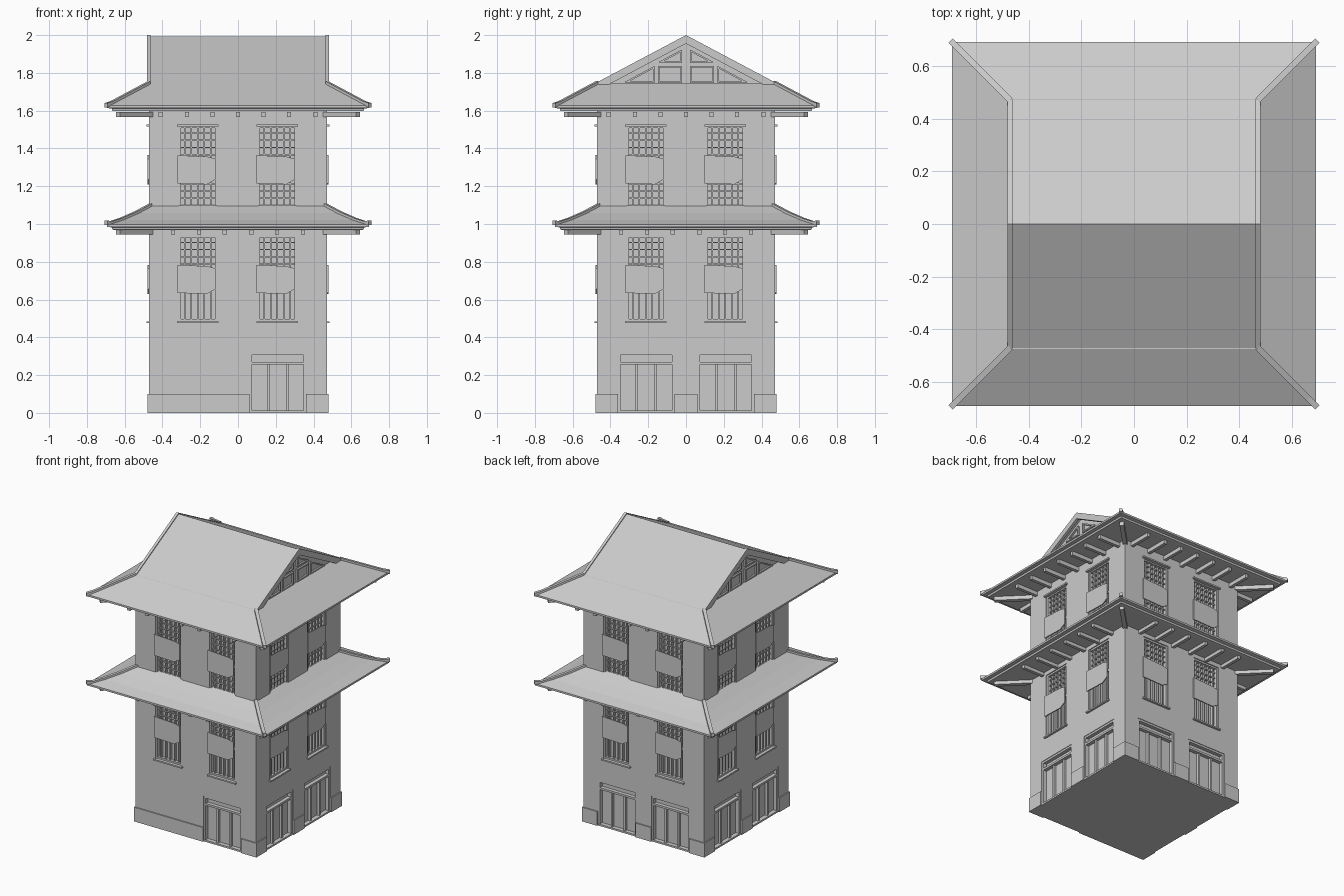
import bpy, bmesh
from math import pi, atan2
from mathutils import Matrix, Vector

if "Cube" in bpy.data.objects:
    bpy.data.objects.remove(bpy.data.objects["Cube"])


def finish(bm, name):
    bmesh.ops.recalc_face_normals(bm, faces=bm.faces)
    me = bpy.data.meshes.new(name)
    bm.to_mesh(me)
    bm.free()
    ob = bpy.data.objects.new(name, me)
    bpy.context.collection.objects.link(ob)
    return ob


def prism(bm, a, b):
    """Solid between two matching point loops."""
    va, vb = [bm.verts.new(p) for p in a], [bm.verts.new(p) for p in b]
    bm.faces.new(va)
    bm.faces.new(vb[::-1])
    n = len(a)
    for i in range(n):
        bm.faces.new((va[i], vb[i], vb[(i + 1) % n], va[(i + 1) % n]))


def plate(bm, k, pts, d0, d1):
    """Outline (u, z) on facade k, spanning outward distances d0..d1."""
    r = Matrix.Rotation(k * pi / 2, 3, 'Z')
    prism(bm, [r @ Vector((u, -d0, z)) for u, z in pts],
          [r @ Vector((u, -d1, z)) for u, z in pts])


def box(bm, k, u0, u1, z0, z1, d0, d1):
    plate(bm, k, [(u0, z0), (u1, z0), (u1, z1), (u0, z1)], d0, d1)


def bar(bm, k, p, q, w, d0, d1):
    """Straight strip of width w from p to q in a facade plane."""
    p, q = Vector(p), Vector(q)
    t = (q - p).normalized() * w / 2
    n = Vector((-t.y, t.x))
    plate(bm, k, [p - t - n, q + t - n, q + t + n, p - t + n], d0, d1)


W, REC = 0.47, 0.44
WIN_U = [(-0.315, -0.11), (0.105, 0.31)]
FLOORS = [(0.485, 0.94), (1.06, 1.52)]
DOOR_U = [(-0.36, -0.06), (0.06, 0.36)]


def doors(k):
    return DOOR_U[1:] if k == 0 else DOOR_U


# walls with recessed openings
bm = bmesh.new()
box(bm, 0, -W, W, 0, 1.61, -W, W)
walls = finish(bm, "walls")
bm = bmesh.new()
for k in range(4):
    for u0, u1 in WIN_U:
        for z0, z1 in FLOORS:
            box(bm, k, u0, u1, z0, z1, REC, 0.52)
    for u0, u1 in doors(k):
        box(bm, k, u0, u1, 0.012, 0.32, REC, 0.52)
cutter = finish(bm, "opening_cutter")
cutter.hide_render = True
cutter.hide_viewport = True
m = walls.modifiers.new("openings", 'BOOLEAN')
m.operation, m.object, m.solver = 'DIFFERENCE', cutter, 'EXACT'

# plinth, interrupted at the doors
bm = bmesh.new()
for k in range(4):
    edges = [-0.478] + [u for d in doors(k) for u in d] + [0.478]
    for a, b in zip(edges[::2], edges[1::2]):
        box(bm, k, a, b, 0, 0.1, 0.46, 0.478)
finish(bm, "plinth")

# doors: frame, transom and mullions
bm = bmesh.new()
for k in range(4):
    for u0, u1 in doors(k):
        for u in (u0, u1 - 0.014):
            box(bm, k, u, u + 0.014, 0.012, 0.32, REC, 0.466)
        for z in (0.255, 0.306):
            box(bm, k, u0, u1, z, z + 0.014, REC, 0.466)
        for i in (1, 2):
            u = u0 + (u1 - u0) * i / 3
            box(bm, k, u - 0.007, u + 0.007, 0.012, 0.255, REC, 0.458)
finish(bm, "door_frames")

# window lattices, sills, lintels and hanging cloths
lat, trim, cloth = bmesh.new(), bmesh.new(), bmesh.new()
for k in range(4):
    for u0, u1 in WIN_U:
        for f, (z0, z1) in enumerate(FLOORS):
            for u in (u0, u1 - 0.012):
                box(lat, k, u, u + 0.012, z0, z1, REC, 0.465)
            for z in (z0, (z0 + z1) / 2 - 0.006, z1 - 0.012):
                box(lat, k, u0, u1, z, z + 0.012, REC, 0.463)
            for i in range(1, 6):
                u = u0 + (u1 - u0) * i / 6
                box(lat, k, u - 0.004, u + 0.004, z0, z1, REC, 0.456)
            for i in range(1, 12):
                z = z0 + (z1 - z0) * i / 12
                if f or i > 7:
                    box(lat, k, u0, u1, z - 0.003, z + 0.003, REC, 0.453)
            z = (z0 - 0.01, z1 - 0.003)[f]
            box(trim, k, u0 - 0.008, u1 + 0.008, z, z + 0.01, 0.46, 0.485)
            c = (0.0, 0.58)[f]
            plate(cloth, k, [(u0 - 0.006, c + 0.635), (u1 - 0.055, c + 0.63),
                             (u1 - 0.01, c + 0.655), (u1 - 0.01, c + 0.765),
                             (u1 - 0.05, c + 0.776), (u0 - 0.006, c + 0.784)],
                  0.472, 0.479)
finish(lat, "window_lattices")
finish(trim, "window_sills")
finish(cloth, "hanging_cloths")


# roofs: square rings (half size, z) from the top edge round under the eaves
def skirt(name, rings):
    bm = bmesh.new()
    loops = [[bm.verts.new((x * a, y * a, z)) for x, y in
              ((-1, -1), (1, -1), (1, 1), (-1, 1))] for a, z in rings]
    for p, q in zip(loops, loops[1:]):
        for i in range(4):
            j = (i + 1) % 4
            bm.faces.new((p[i], p[j], q[j], q[i]))
    bm.faces.new(loops[0])
    bm.faces.new(loops[-1])
    return finish(bm, name)


def eave(z):
    return [(0.693, z), (0.693, z - 0.013), (0.668, z - 0.016),
            (0.665, z - 0.028), (0.645, z - 0.03), (0.46, z - 0.03)]


LOW = [(0.46, 1.10), (0.54, 1.057), (0.62, 1.022)]
skirt("lower_roof", LOW + eave(0.998))
skirt("upper_roof_skirt", [(0.475, 1.743)] + eave(1.627))


# raised ridges along the hips, kicking up at the tips
def hips(name, path):
    bm = bmesh.new()
    for k in range(4):
        r = Matrix.Rotation(k * pi / 2, 3, 'Z')
        secs = []
        for a, z in path:
            s = 0.008
            secs.append([bm.verts.new(r @ Vector((a + e * s, a - e * s, z + h)))
                         for e, h in ((-1, -0.012), (1, -0.012), (1, 0.01), (-1, 0.01))])
        for p, q in zip(secs, secs[1:]):
            for i in range(4):
                j = (i + 1) % 4
                bm.faces.new((p[i], p[j], q[j], q[i]))
        bm.faces.new(secs[0])
        bm.faces.new(secs[-1])
    finish(bm, name)


hips("lower_hip_ridges", LOW + [(0.67, 1.005), (0.698, 1.008)])
hips("upper_hip_ridges", [(0.47, 1.746), (0.665, 1.642), (0.698, 1.63)])

# rafters under both eaves, with a diagonal one at each corner
bm = bmesh.new()
for k in range(4):
    for z, us in ((0.945, [-0.345, -0.207, -0.07, 0.07, 0.207, 0.345]),
                  (1.567, [-0.41, -0.27, -0.135, 0, 0.135, 0.27, 0.41])):
        for u in us:
            box(bm, k, u - 0.011, u + 0.011, z, z + 0.027, 0.46, 0.635)
        r = Matrix.Rotation(k * pi / 2, 3, 'Z')
        ring = [[r @ Vector((a + e, a - e, z + h)) for e, h in
                 ((-0.01, 0), (0.01, 0), (0.01, 0.027), (-0.01, 0.027))]
                for a in (0.455, 0.635)]
        prism(bm, *ring)
finish(bm, "rafters")


# upper gabled roof
def chevron(bm, x0, x1, top, t, y):
    s = 0.53
    pts = [(-y, top - s * y), (0, top), (y, top - s * y),
           (y, top - s * y - t), (0, top - t), (-y, top - s * y - t)]
    prism(bm, [(x0, *p) for p in pts], [(x1, *p) for p in pts])


bm = bmesh.new()
chevron(bm, -0.47, 0.47, 1.993, 0.025, 0.475)
finish(bm, "gable_roof")
bm = bmesh.new()
for s in (-1, 1):
    chevron(bm, s * 0.462, s * 0.481, 2.0, 0.045, 0.478)
finish(bm, "barge_boards")
bm = bmesh.new()
tri = [(-0.45, 1.735), (0.45, 1.735), (0, 1.973)]
prism(bm, [(-0.44, *p) for p in tri], [(0.44, *p) for p in tri])
finish(bm, "gable_walls")

# gable window frames, mirrored about the centre
bm = bmesh.new()
PANES = [[(0.025, 1.752), (0.145, 1.752), (0.145, 1.832), (0.025, 1.832)],
         [(0.17, 1.752), (0.315, 1.752), (0.17, 1.83)],
         [(0.025, 1.858), (0.135, 1.858), (0.025, 1.917)]]
for k in (1, 3):
    for s in (-1, 1):
        for pane in PANES:
            for p, q in zip(pane, pane[1:] + pane[:1]):
                bar(bm, k, (s * p[0], p[1]), (s * q[0], q[1]), 0.009, 0.435, 0.452)
finish(bm, "gable_window_frames")
